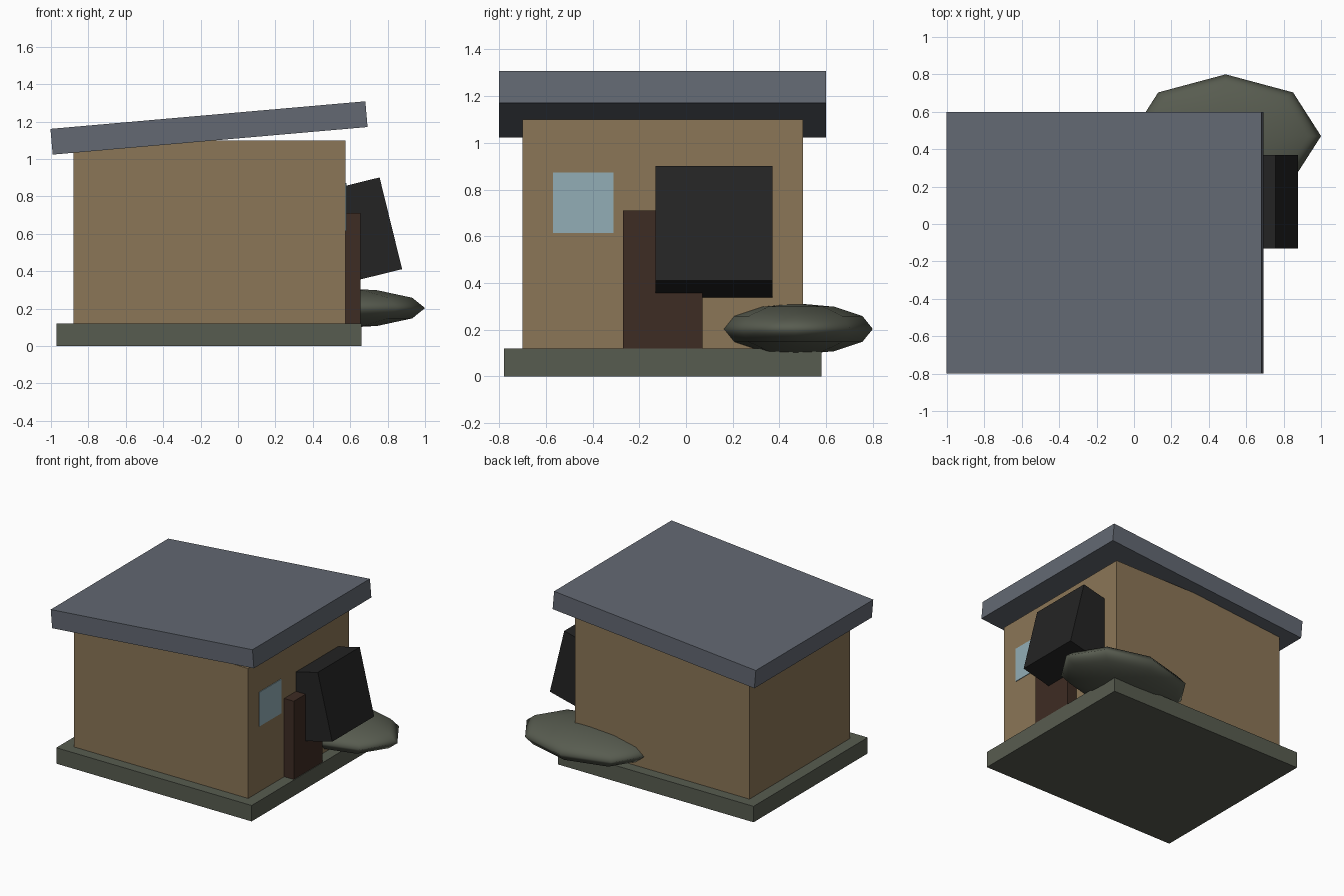
import bpy
from math import radians

cube = bpy.data.objects.get("Cube")
if cube:
    bpy.data.objects.remove(cube, do_unlink=True)


def material(name, rgb):
    mat = bpy.data.materials.new(name)
    mat.use_nodes = True
    colour = (*rgb, 1.0)
    mat.diffuse_color = colour
    bsdf = mat.node_tree.nodes["Principled BSDF"]
    bsdf.inputs["Base Color"].default_value = colour
    bsdf.inputs["Roughness"].default_value = 0.9
    return mat


def finish(name, mat):
    obj = bpy.context.object
    obj.name = obj.data.name = name
    obj.data.materials.append(mat)
    return obj


def box(name, mat, centre, size, tilt=0.0):
    """Box of the given size, tilted about y so its +x side rises."""
    bpy.ops.mesh.primitive_cube_add(size=1, location=centre,
                                    rotation=(0, -radians(tilt), 0))
    obj = finish(name, mat)
    obj.scale = size
    return obj


def span(name, mat, low, high):
    """Upright box between two opposite corners."""
    centre = [(a + b) / 2 for a, b in zip(low, high)]
    size = [b - a for a, b in zip(low, high)]
    return box(name, mat, centre, size)


stone = material("grey green stone", (0.097, 0.107, 0.080))
plaster = material("tan plaster", (0.258, 0.181, 0.095))
slate = material("blue grey slate", (0.125, 0.140, 0.170))
wood = material("dark brown wood", (0.048, 0.025, 0.017))
black = material("charcoal black", (0.017, 0.017, 0.017))
glass = material("pale blue glass", (0.288, 0.423, 0.468))

# Building: slab, walls and sloping roof
span("foundation", stone, (-0.97, -0.78, 0), (0.66, 0.58, 0.12))
span("walls", plaster, (-0.88, -0.70, 0.12), (0.575, 0.50, 1.10))
box("roof", slate, (-0.155, -0.10, 1.166), (1.69, 1.40, 0.138), tilt=5)

# Fittings on the +x wall
span("door", wood, (0.56, -0.27, 0.12), (0.655, 0.07, 0.71))
span("window", glass, (0.573, -0.57, 0.615), (0.580, -0.31, 0.873))
box("tilted_box", black, (0.572, 0.12, 0.596), (0.505, 0.50, 0.505), tilt=13.8)

# Low flattened mound at the corner
bpy.ops.mesh.primitive_uv_sphere_add(segments=8, ring_count=6, radius=1,
                                     location=(0.49, 0.47, 0.203))
mound = finish("mound", stone)
mound.scale = (0.51, 0.33, 0.11)
bpy.ops.object.shade_smooth()
